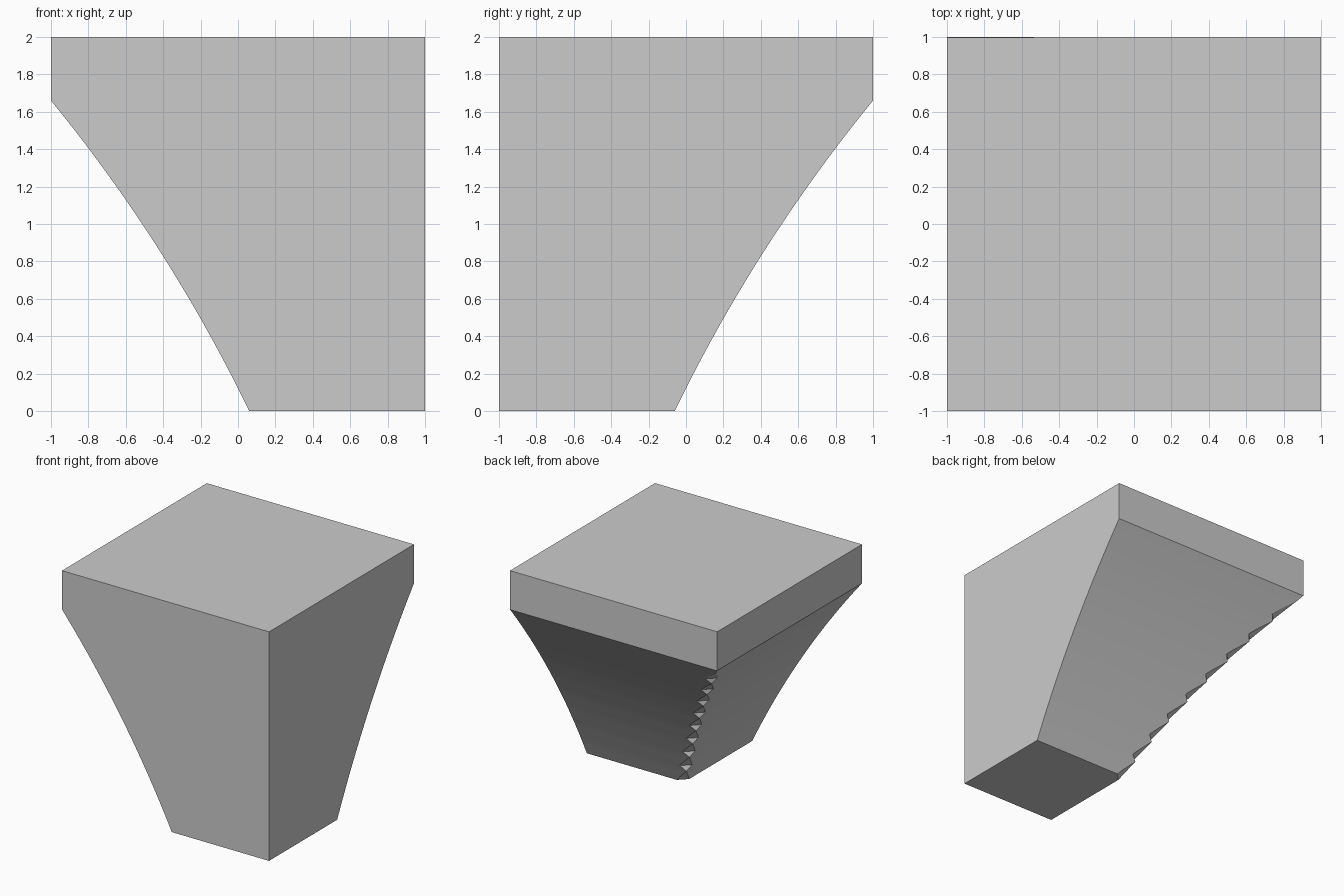
import bpy, bmesh, math

if "Cube" in bpy.data.objects:
    bpy.data.objects.remove(bpy.data.objects["Cube"])

# Profile measurements: foot edge, bulge point and overhang edge of the concave arc
P0, P1, P2 = (0.06, 0.0), (-0.405, 0.835), (-1.0, 1.66)
TEETH, STEPS = 9, 4          # ragged seam: teeth along the corner, levels per tooth


def circle_through(a, b, c):
    d = 2 * (a[0]*(b[1]-c[1]) + b[0]*(c[1]-a[1]) + c[0]*(a[1]-b[1]))
    s = [p[0]**2 + p[1]**2 for p in (a, b, c)]
    cx = (s[0]*(b[1]-c[1]) + s[1]*(c[1]-a[1]) + s[2]*(a[1]-b[1])) / d
    cz = (s[0]*(c[0]-b[0]) + s[1]*(a[0]-c[0]) + s[2]*(b[0]-a[0])) / d
    return cx, cz, math.hypot(a[0]-cx, a[1]-cz)


cx, cz, r = circle_through(P0, P1, P2)
side = 1 if P1[0] > cx else -1


def inset(z):
    return cx + side * math.sqrt(r*r - (z - cz)**2)


# Cross-section: square with its back left corner nipped off by c
def section(bm, a, z, c):
    pts = [(1, -1), (1, -a), (a + c, -a), (a, -a - c), (a, -1)]
    return [bm.verts.new((x, y, z)) for x, y in pts]


bm = bmesh.new()
rings = []
n = TEETH * STEPS
for i in range(n + 1):
    z = P2[1] * i / n
    # saw-tooth nips along the corner, closing at the overhang
    c = 0.002 if i == n else (0.07, 0.05, 0.025, 0.002)[i % STEPS]
    rings.append(section(bm, inset(z), z, c))
rings.append(section(bm, -1.0, 2.0, 0.002))

# Skin the sections and close both ends
for lo, hi in zip(rings, rings[1:]):
    for k in range(5):
        j = (k + 1) % 5
        bm.faces.new((lo[k], lo[j], hi[j], hi[k]))
bm.faces.new(rings[0][::-1])
bm.faces.new(rings[-1])
bmesh.ops.remove_doubles(bm, verts=bm.verts, dist=0.004)
bmesh.ops.recalc_face_normals(bm, faces=bm.faces)

mesh = bpy.data.meshes.new("corner_block")
bm.to_mesh(mesh)
bm.free()
block = bpy.data.objects.new("corner_block", mesh)
bpy.context.collection.objects.link(block)

# Smooth the curved undersides, keep the block edges crisp
bpy.context.view_layer.objects.active = block
block.select_set(True)
bpy.ops.object.shade_smooth_by_angle(angle=math.radians(15))
